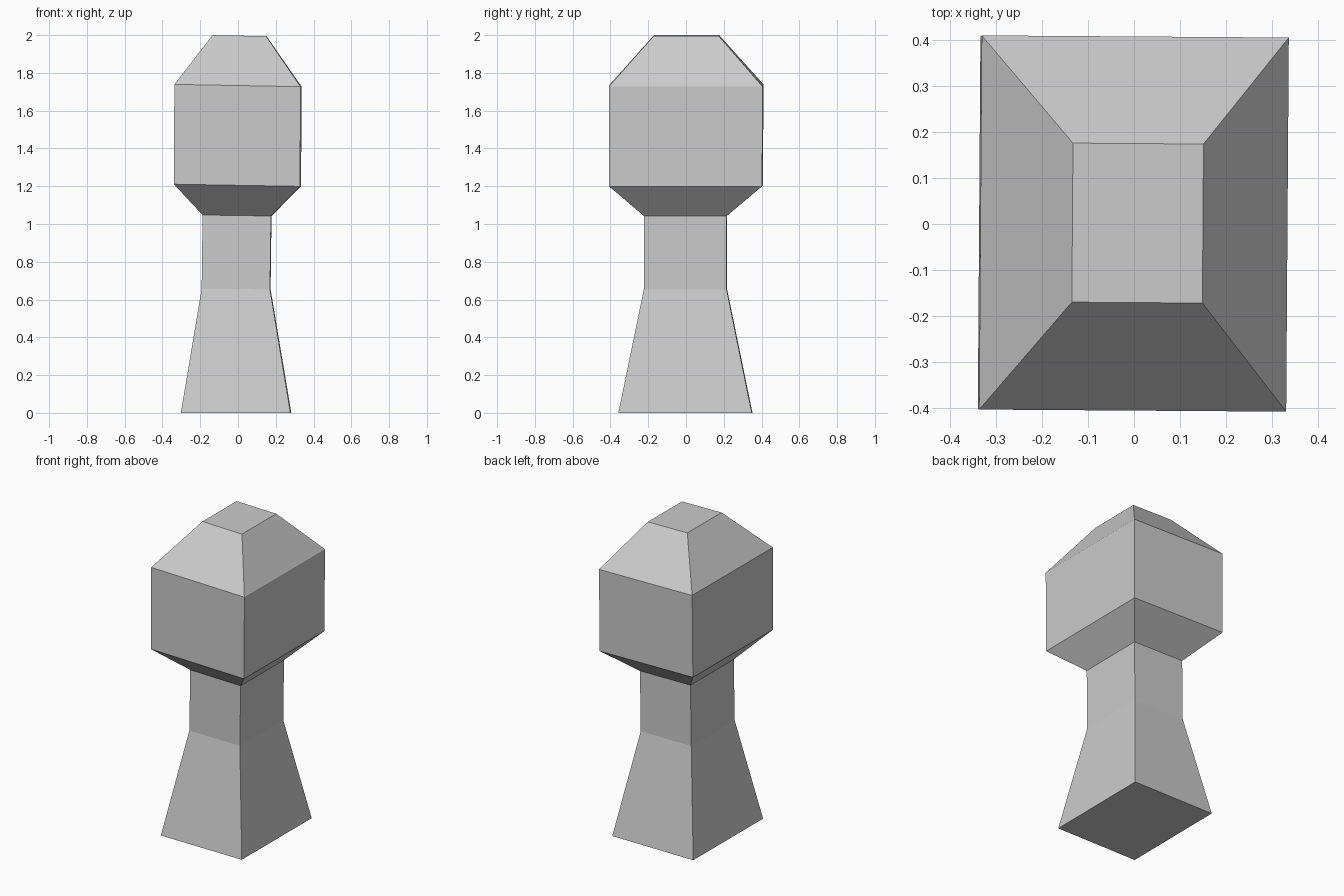
import bpy, bmesh
from math import radians, sin, cos

if "Cube" in bpy.data.objects:
    bpy.data.objects.remove(bpy.data.objects["Cube"])

# Profile rings: z, centre x, centre y, half width x, half width y, z slope along x
rings = [
    (0.000, -0.010, -0.003, 0.290, 0.353, 0.0),
    (0.655, -0.010, -0.003, 0.181, 0.219, -0.005),
    (1.045, -0.005, -0.002, 0.181, 0.219, -0.015),
    (1.205, -0.003, 0.000, 0.334, 0.405, -0.017),
    (1.733, 0.000, 0.001, 0.334, 0.407, -0.018),
    (1.997, 0.008, 0.002, 0.142, 0.173, -0.018),
]
twist = radians(-0.4)


def add_ring(bm, z, cx, cy, hx, hy, slope):
    verts = []
    for sx, sy in ((-1, -1), (1, -1), (1, 1), (-1, 1)):
        x, y = sx * hx, sy * hy
        verts.append(bm.verts.new((
            cx + x * cos(twist) - y * sin(twist),
            cy + x * sin(twist) + y * cos(twist),
            z + slope * x)))
    return verts


# Flared foot, straight neck and bevelled head, lofted as one solid
bm = bmesh.new()
loops = [add_ring(bm, *r) for r in rings]
for low, high in zip(loops, loops[1:]):
    for i in range(4):
        j = (i + 1) % 4
        bm.faces.new((low[i], low[j], high[j], high[i]))
bm.faces.new(loops[0][::-1])
bm.faces.new(loops[-1])
bmesh.ops.recalc_face_normals(bm, faces=bm.faces)

mesh = bpy.data.meshes.new("square_post")
bm.to_mesh(mesh)
bm.free()
post = bpy.data.objects.new("square_post", mesh)
bpy.context.collection.objects.link(post)
